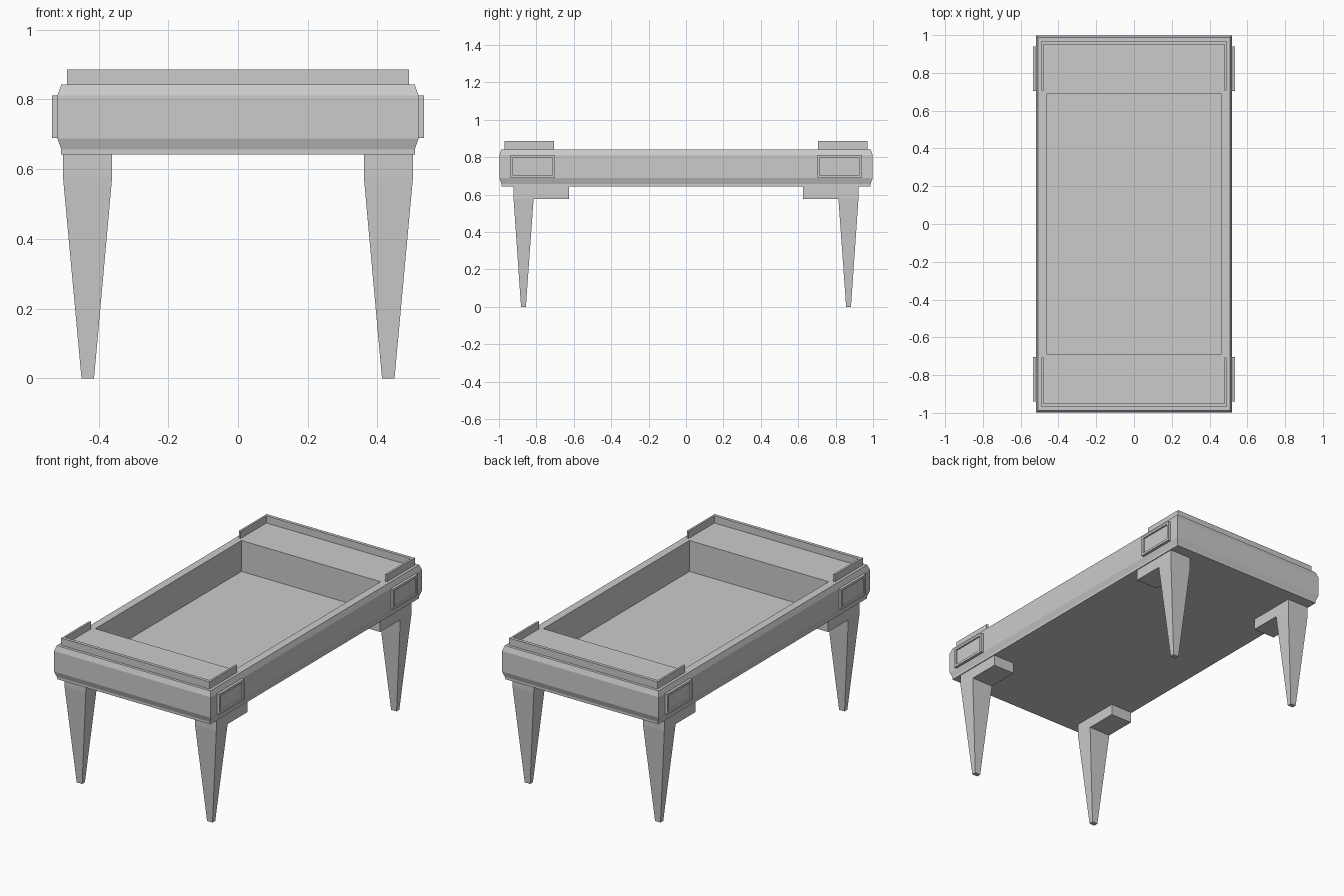
import bpy, bmesh

if "Cube" in bpy.data.objects:
    bpy.data.objects.remove(bpy.data.objects["Cube"])


def make_object(name, build):
    mesh = bpy.data.meshes.new(name)
    bm = bmesh.new()
    build(bm)
    bmesh.ops.recalc_face_normals(bm, faces=bm.faces)
    bm.to_mesh(mesh)
    bm.free()
    ob = bpy.data.objects.new(name, mesh)
    bpy.context.collection.objects.link(ob)
    return ob


def loft(bm, rings):
    """Skin a stack of rings and cap both ends."""
    loops = [[bm.verts.new(p) for p in ring] for ring in rings]
    n = len(loops[0])
    for a, b in zip(loops, loops[1:]):
        for i in range(n):
            j = (i + 1) % n
            bm.faces.new((a[i], a[j], b[j], b[i]))
    bm.faces.new(loops[0][::-1])
    bm.faces.new(loops[-1])


def rect(x0, x1, y0, y1, z):
    return [(x0, y0, z), (x1, y0, z), (x1, y1, z), (x0, y1, z)]


def side_rect(x, y0, y1, z0, z1):
    return [(x, y0, z0), (x, y1, z0), (x, y1, z1), (x, y0, z1)]


# Tray body: chamfered outside, then down into the cavity (half x, half y, z)
BODY = [(.507, .987, .642), (.507, .987, .656), (.518, .998, .688),
        (.518, .998, .811), (.507, .987, .842), (.46, .69, .842), (.46, .69, .657)]
make_object("tray_body", lambda bm: loft(bm, [rect(-x, x, -y, y, z) for x, y, z in BODY]))


# Tapered leg with its inward mounting block, as one L-shaped part
def leg(bm, sx, sy):
    top = (.361, .502, .815, .922)
    ankle = (.413, .449, .856, .882)

    def ring(b, z):
        return rect(b[0] * sx, b[1] * sx, b[2] * sy, b[3] * sy, z)
    loft(bm, [ring(ankle, 0), ring(top, .577), ring(top, .642)])
    block = (.361, .502, .625, .815)
    loft(bm, [ring(block, .577), ring(block, .642)])


# Low U-shaped rail around each end of the top
def rail(bm, sy):
    outline = [(-.49, .707), (-.49, .97), (.49, .97), (.49, .707),
               (.478, .707), (.478, .951), (-.478, .951), (-.478, .707)]
    loft(bm, [[(x, y * sy, z) for x, y in outline] for z in (.842, .885)])


# Framed plate with a recessed panel on each long side
def plate(bm, sx, sy):
    y0, y1, z0, z1, w = .703, .939, .689, .811, .014
    loft(bm, [side_rect(.517 * sx, y0 * sy, y1 * sy, z0, z1),
              side_rect(.534 * sx, y0 * sy, y1 * sy, z0, z1),
              side_rect(.534 * sx, (y0 + w) * sy, (y1 - w) * sy, z0 + w, z1 - w),
              side_rect(.525 * sx, (y0 + w) * sy, (y1 - w) * sy, z0 + w, z1 - w)])


for sy, end in ((-1, "front"), (1, "back")):
    make_object(f"{end}_rail", lambda bm: rail(bm, sy))
    for sx, side in ((-1, "left"), (1, "right")):
        make_object(f"{end}_{side}_leg", lambda bm: leg(bm, sx, sy))
        make_object(f"{end}_{side}_plate", lambda bm: plate(bm, sx, sy))
